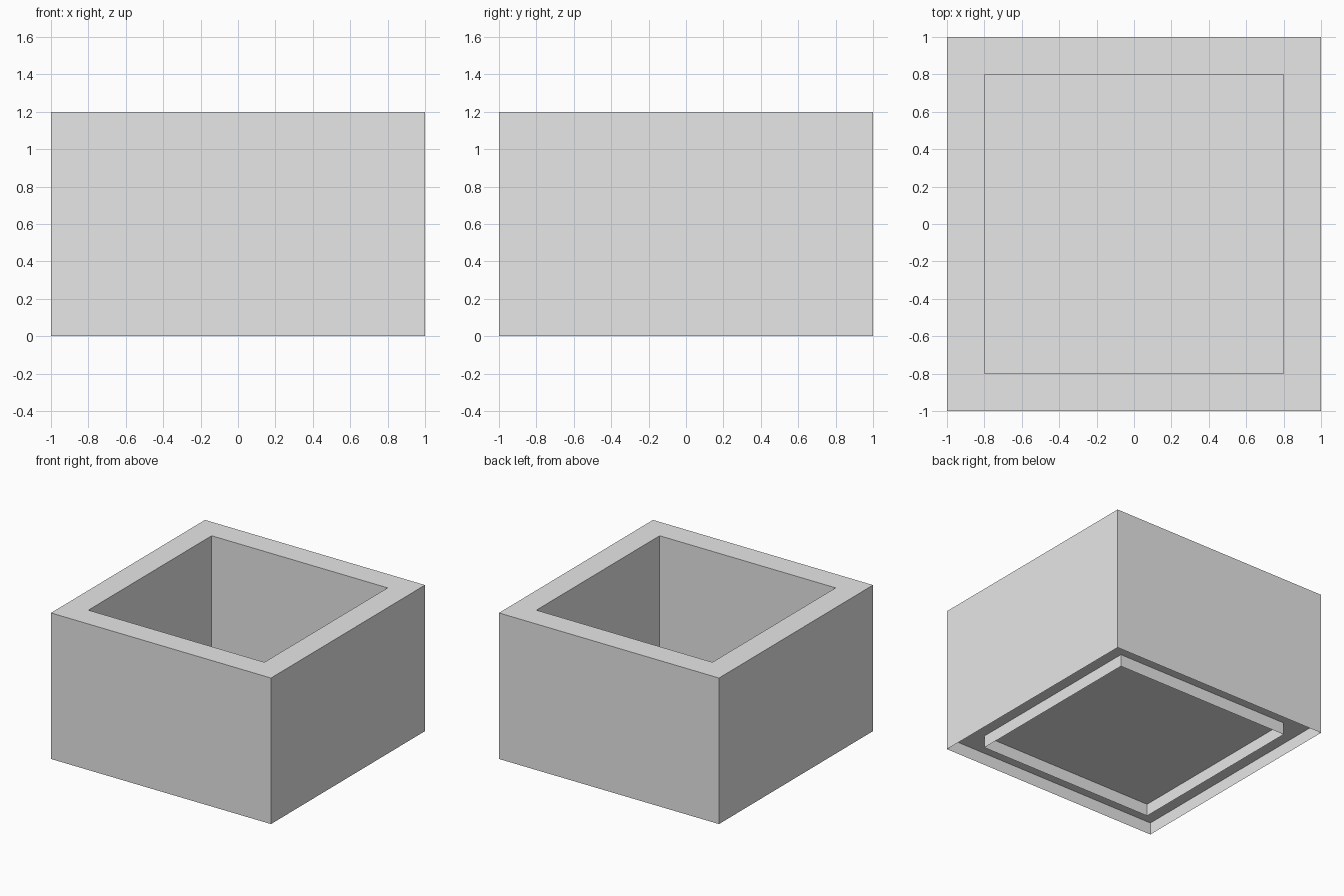
import bpy
import bmesh

HALF, INNER = 1.0, 0.8      # half widths of the outer and inner squares
TOP, FLOOR = 1.2, 0.1       # rim height and raised floor height

cube = bpy.data.objects.get("Cube")
if cube:
    bpy.data.objects.remove(cube, do_unlink=True)

grey = bpy.data.materials.new("light_grey")
grey.use_nodes = True
colour = (0.8, 0.8, 0.8, 1.0)
grey.diffuse_color = colour
grey.node_tree.nodes["Principled BSDF"].inputs["Base Color"].default_value = colour


def square(bm, half, z):
    """Four corner vertices, counterclockwise from above."""
    corners = ((-1, -1), (1, -1), (1, 1), (-1, 1))
    return [bm.verts.new((x * half, y * half, z)) for x, y in corners]


def band(name, lower, upper):
    """Open strip of four quads joining two squares given as (half, z)."""
    bm = bmesh.new()
    a, b = square(bm, *lower), square(bm, *upper)
    for i in range(4):
        j = (i + 1) % 4
        bm.faces.new((a[i], a[j], b[j], b[i]))
    finish(name, bm)


def finish(name, bm):
    mesh = bpy.data.meshes.new(name)
    bm.to_mesh(mesh)
    bm.free()
    mesh.materials.append(grey)
    bpy.context.collection.objects.link(bpy.data.objects.new(name, mesh))


# Thin shell: outside walls, flat top rim, inside walls down to the ground
band("outer_walls", (HALF, 0), (HALF, TOP))
band("top_rim", (HALF, TOP), (INNER, TOP))
band("inner_walls", (INNER, TOP), (INNER, 0))

# Single raised floor sheet crossing both sets of walls
floor = bmesh.new()
floor.faces.new(square(floor, HALF, FLOOR))
finish("floor", floor)
